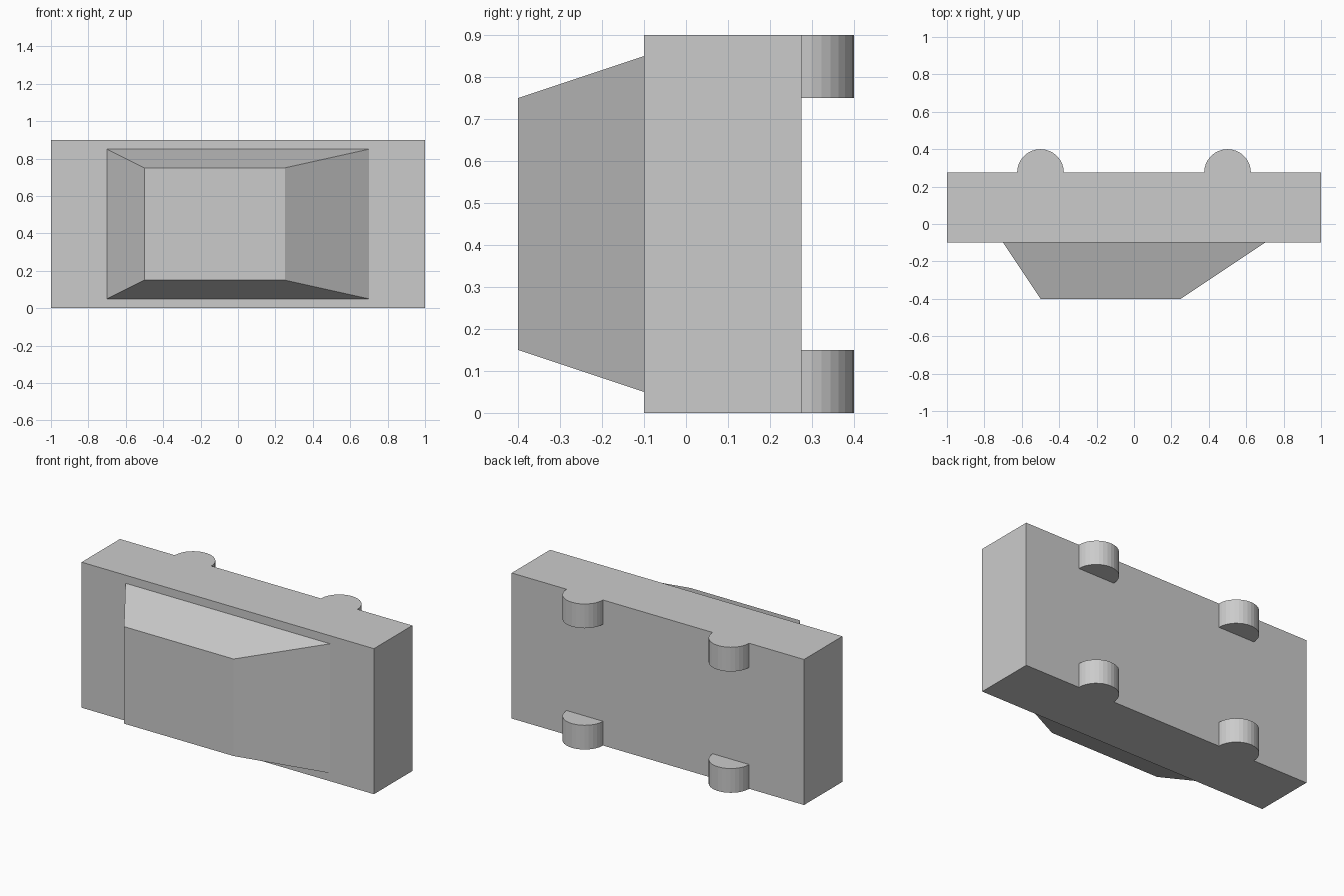
import bpy, bmesh
from math import sin, cos, pi

if "Cube" in bpy.data.objects:
    bpy.data.objects.remove(bpy.data.objects["Cube"])


def loft(name, ring_a, ring_b):
    """Closed solid between two matching rings of points."""
    bm = bmesh.new()
    a = [bm.verts.new(p) for p in ring_a]
    b = [bm.verts.new(p) for p in ring_b]
    bm.faces.new(a)
    bm.faces.new(b)
    n = len(a)
    for i in range(n):
        j = (i + 1) % n
        bm.faces.new((a[i], a[j], b[j], b[i]))
    bmesh.ops.recalc_face_normals(bm, faces=bm.faces[:])
    mesh = bpy.data.meshes.new(name)
    bm.to_mesh(mesh)
    bm.free()
    obj = bpy.data.objects.new(name, mesh)
    bpy.context.collection.objects.link(obj)
    return obj


def rect(x0, x1, z0, z1, y):
    return [(x0, y, z0), (x1, y, z0), (x1, y, z1), (x0, y, z1)]


ROOF_Y, SILL_Y, FLOOR_Y = -0.4, -0.1, 0.275
WIDTH = 0.9
WHEEL_R, WHEEL_W, SEGMENTS = 0.125, 0.15, 16

# The car lies on its side: roof towards -y, wheels towards +y
loft("car_body", rect(-1, 1, 0, WIDTH, SILL_Y), rect(-1, 1, 0, WIDTH, FLOOR_Y))

# Cabin tapering to the roof, with a longer slope at the +x end
loft("cabin", rect(-0.7, 0.7, 0.05, 0.85, SILL_Y),
     rect(-0.5, 0.25, 0.15, 0.75, ROOF_Y))

# Wheels: exposed half-discs, flush with both sides of the body
for end, x in (("rear", -0.5), ("front", 0.5)):
    arc = [(x + WHEEL_R * cos(pi * i / SEGMENTS),
            FLOOR_Y + WHEEL_R * sin(pi * i / SEGMENTS))
           for i in range(SEGMENTS + 1)]
    for side, z in (("lower", 0), ("upper", WIDTH - WHEEL_W)):
        loft(f"{end}_{side}_wheel",
             [(px, py, z) for px, py in arc],
             [(px, py, z + WHEEL_W) for px, py in arc])
